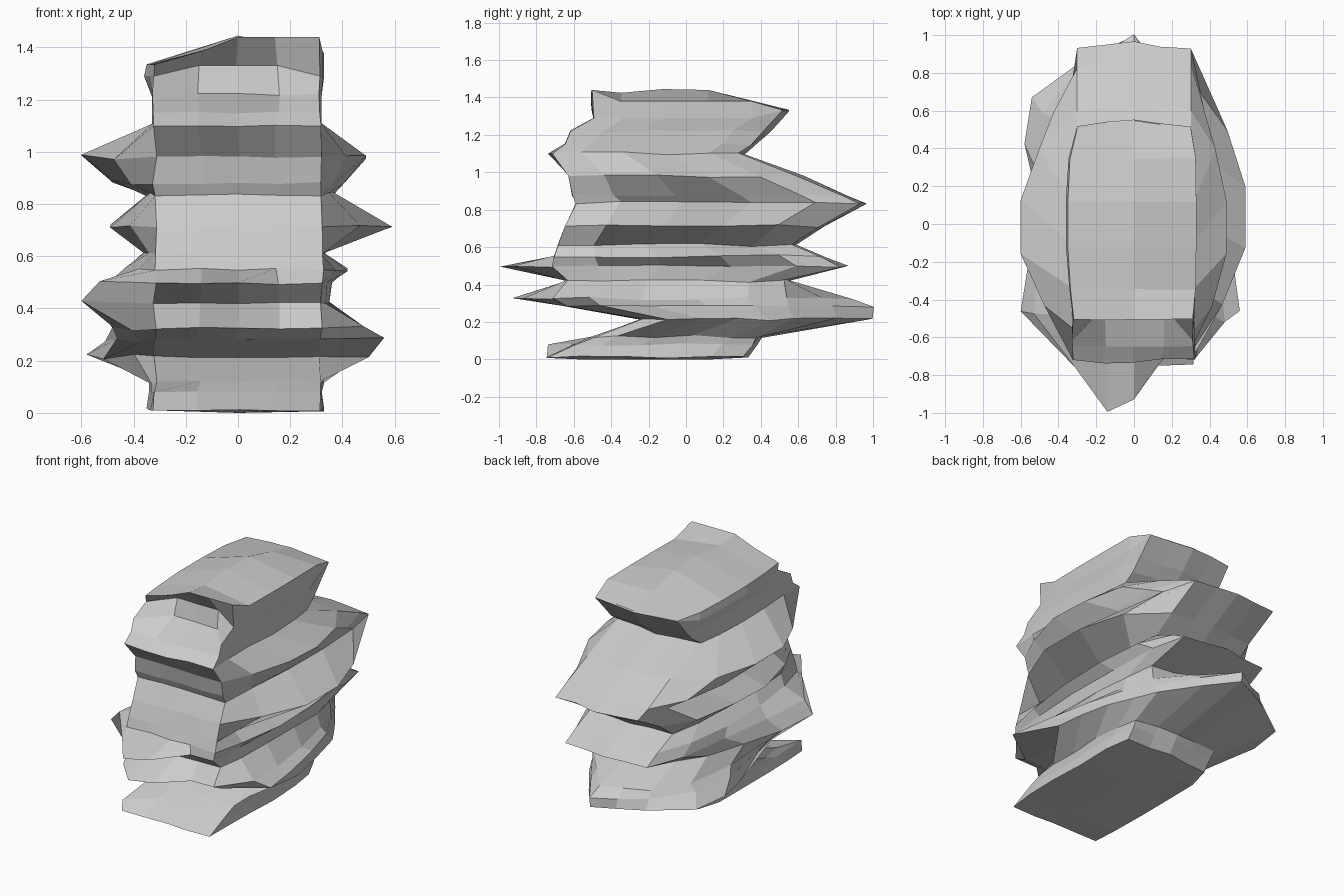
import bpy, bmesh, random

if "Cube" in bpy.data.objects:
    bpy.data.objects.remove(bpy.data.objects["Cube"])
random.seed(4)

# Strata: height, left x, right x, front y, back y
LEVELS = [
    (0.01, -.35, .33, -.75, .33),
    (0.08, -.34, .32, -.60, .38),
    (0.12, -.34, .33, -.50, .41),
    (0.215, -.58, .50, -.24, 1.0),
    (0.28, -.51, .56, -.64, 1.0),
    (0.325, -.48, .48, -.93, .90),
    (0.42, -.60, .35, -.64, .56),
    (0.495, -.53, .36, -1.0, .86),
    (0.55, -.43, .42, -.71, .75),
    (0.61, -.36, .32, -.69, .59),
    (0.71, -.49, .59, -.65, .74),
    (0.835, -.35, .37, -.59, .96),
    (0.88, -.48, .40, -.61, .86),
    (0.98, -.60, .49, -.63, .63),
    (1.10, -.33, .32, -.74, .31),
    (1.15, -.33, .32, -.65, .38),
    (1.22, -.33, .32, -.62, .45),
    (1.33, -.36, .33, -.50, .55),
]
COLS = (-.32, -.15, 0, .15, .32)      # columns of the front and back faces
BULGE = (.55, 1, 1, .65)              # how far the flanks swell, front to back
ROWS = (.16, .38, .62, .84)           # flank positions from front to back
FORE, AFT = (1, .85, .6, .3), (.3, .75, 1, .85)
LEFT_SWELL = {0.215: AFT, 0.28: AFT, 0.42: FORE, 0.495: FORE}
RIGHT_SWELL = {0.215: FORE, 0.28: FORE, 0.325: FORE}
BACK_SET = {0.215: (.16, .42), 0.28: (.18, .45), 0.325: (.10, .36)}  # left, right


def jit(a=.01):
    return random.uniform(-a, a)


def ring(z, left, right, front, back):
    """One horizontal outline, counter-clockwise from the front left corner."""
    nose = max(0, -.72 - front) if z > .1 else 0
    cf = front + nose                  # pointed fronts have set-back corners
    bl, br = BACK_SET.get(z, (.03, .03))
    pts = []
    for x in COLS:
        y = front + nose * min(1, max(0, abs(x + .1) - .05) / .2)
        if abs(x) < .2 and 1.2 < z < 1.35:
            y += .17 if z < 1.3 else .08   # recess below the front lip
        if z == 0.08 and x < -.3:
            y = -.74
        pts.append([x + jit(), y + abs(jit(.008)), z + jit(.004)])
    for r, b in zip(ROWS, RIGHT_SWELL.get(z, BULGE)):
        pts.append([.32 + (right - .32) * b, cf + (back - br - cf) * r + jit(), z + jit(.01)])
    for x in reversed(COLS):
        drop = (br if x > 0 else bl) * abs(x) / .32
        pts.append([x * .94, back - drop + jit(.008), z + jit(.006)])
    for r, b in zip(reversed(ROWS), reversed(LEFT_SWELL.get(z, BULGE))):
        pts.append([-.32 + (left + .32) * b, cf + (back - bl - cf) * r + jit(), z + jit(.01)])
    return pts


rings = [ring(*lv) for lv in LEVELS]

# Crown rim: drops along both flanks and towards the back, high at the front right
for p in rings[-1]:
    if abs(p[0]) > .25 and p[1] < .4:
        p[2] = 1.29
crown = ring(1.40, -.35, .33, -.51, .54)
for p in crown:
    x, y = p[0], p[1]
    p[2] = 1.44 - .1 * max(0, y)
    if x < -.2:
        p[2] = 1.335
    elif x < -.1 and y < -.3:
        p[2] = 1.385
    elif x > .25 and y > -.45:
        p[2] = 1.38
    if y > .4:
        p[2] = 1.335
rings.append(crown)

# Skin the outlines together
bm = bmesh.new()
vr = [[bm.verts.new(p) for p in r] for r in rings]
n = len(vr[0])
for a, b in zip(vr, vr[1:]):
    for i in range(n):
        j = (i + 1) % n
        bm.faces.new((a[i], a[j], b[j], b[i]))

# Underside and crown, closed with strips between the flanks
for v, top in ((vr[0], False), (vr[-1], True)):
    right, left = v[4:10], [v[0]] + v[:13:-1][:4] + [v[13]]
    ridge = (1.425, 1.445, 1.44, 1.385) if top else (0, 0, 0, 0)
    mid = [bm.verts.new((0, (r.co.y + l.co.y) / 2, h))
           for r, l, h in zip(right[1:5], left[1:5], ridge)]
    faces = [v[0:3] + [mid[0], left[1]], v[2:5] + [right[1], mid[0]],
             v[9:12] + [mid[3], right[4]], v[11:14] + [left[4], mid[3]]]
    for k in range(3):
        faces.append([left[k + 1], mid[k], mid[k + 1], left[k + 2]])
        faces.append([mid[k], right[k + 1], right[k + 2], mid[k + 1]])
    for f in faces:
        bm.faces.new(f)

bmesh.ops.recalc_face_normals(bm, faces=bm.faces)
me = bpy.data.meshes.new("layered_rock")
bm.to_mesh(me)
bm.free()
rock = bpy.data.objects.new("layered_rock", me)
bpy.context.collection.objects.link(rock)
